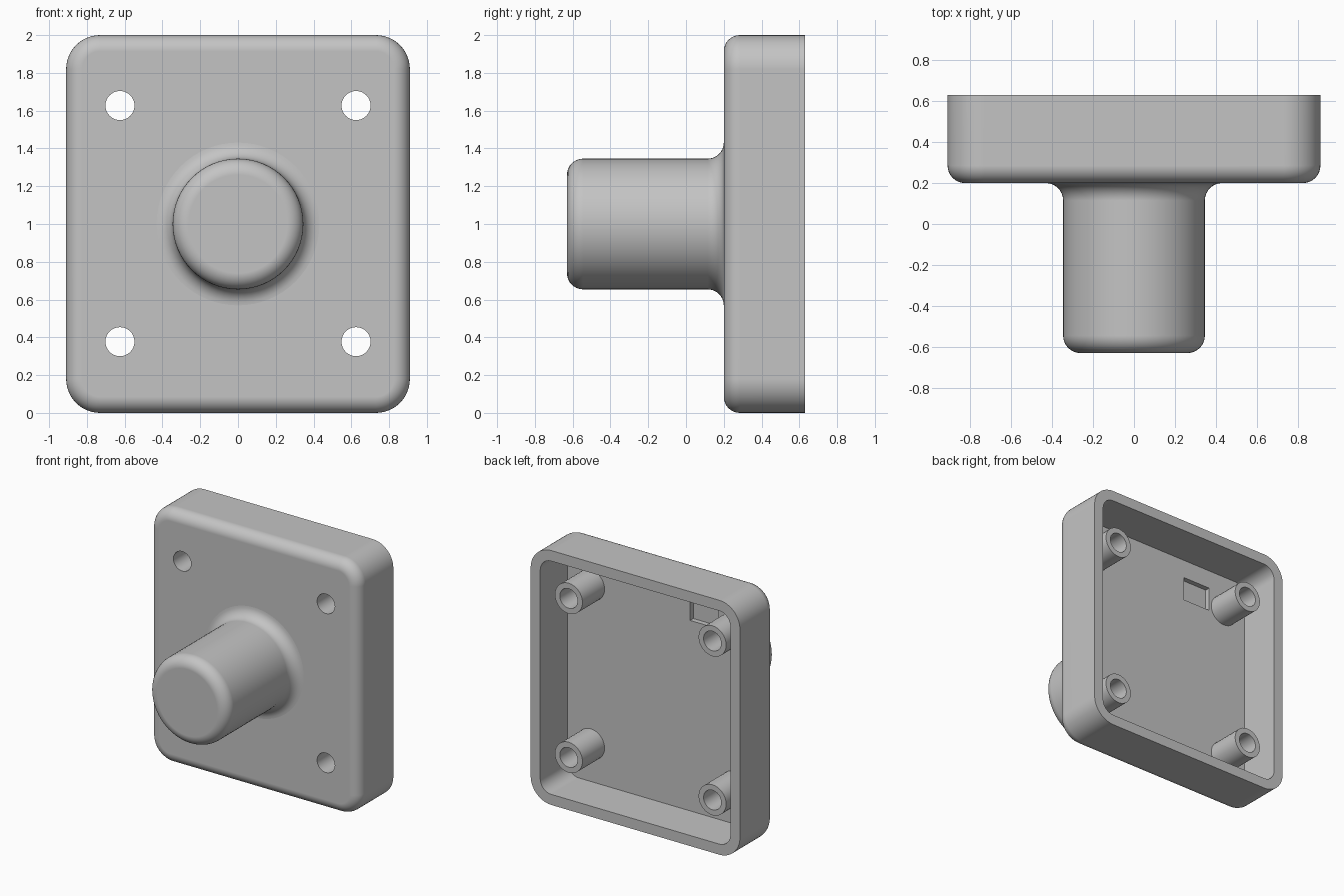
import bpy
import bmesh
from math import sin, cos, pi, radians
from mathutils import Vector

if "Cube" in bpy.data.objects:
    bpy.data.objects.remove(bpy.data.objects["Cube"])

HALF_X, MID_Z = 0.91, 1.0
FRONT, BACK, TIP = 0.2, 0.63, -0.63
CORNER, FILLET, WALL = 0.18, 0.085, 0.083
FLOOR, POST_END = 0.29, 0.565
HOLE_R, POST_R, BOSS_R = 0.077, 0.12, 0.346
SCREWS = [(x, z) for x in (-0.625, 0.625) for z in (0.377, 1.627)]

grey = bpy.data.materials.new("plain_grey")
grey.use_nodes = True
colour = (0.55, 0.55, 0.55, 1)
grey.diffuse_color = colour
grey.node_tree.nodes["Principled BSDF"].inputs["Base Color"].default_value = colour


def make(name, bm):
    bmesh.ops.recalc_face_normals(bm, faces=bm.faces)
    mesh = bpy.data.meshes.new(name)
    bm.to_mesh(mesh)
    bm.free()
    mesh.materials.append(grey)
    obj = bpy.data.objects.new(name, mesh)
    bpy.context.collection.objects.link(obj)
    return obj


def loft(name, rings, cap=True):
    """Join closed rings of points in order, optionally capping both ends."""
    bm = bmesh.new()
    loops = [[bm.verts.new(p) for p in ring] for ring in rings]
    for a, b in zip(loops, loops[1:]):
        n = len(a)
        for i in range(n):
            j = (i + 1) % n
            bm.faces.new((a[i], a[j], b[j], b[i]))
    if cap:
        bm.faces.new(loops[0])
        bm.faces.new(loops[-1])
    return make(name, bm)


def rounded_ring(inset, y, steps=12):
    r = CORNER - inset
    cx, cz = HALF_X - CORNER, MID_Z - CORNER
    pts = []
    for k, (sx, sz) in enumerate(((1, 1), (-1, 1), (-1, -1), (1, -1))):
        for i in range(steps + 1):
            a = (k + i / steps) * pi / 2
            pts.append((sx * cx + r * cos(a), y, MID_Z + sz * cz + r * sin(a)))
    return pts


def circle(x, z, r, y, n):
    return [(x + r * cos(2 * pi * i / n), y, z + r * sin(2 * pi * i / n))
            for i in range(n)]


def lathe(name, x, z, profile, n, cap=True):
    return loft(name, [circle(x, z, r, y, n) for r, y in profile], cap)


def cut(target, cutter):
    mod = target.modifiers.new("cut", "BOOLEAN")
    mod.operation, mod.solver, mod.object = "DIFFERENCE", "EXACT", cutter
    bpy.context.view_layer.objects.active = target
    with bpy.context.temp_override(object=target, active_object=target):
        bpy.ops.object.modifier_apply(modifier=mod.name)
    bpy.data.objects.remove(cutter)


quarter = [i / 8 * pi / 2 for i in range(9)]

# Hollow housing: rounded front edge, open back, flat inner floor
rings = [rounded_ring(FILLET * (1 - sin(a)), FRONT + FILLET * (1 - cos(a)))
         for a in quarter]
rings += [rounded_ring(0, BACK), rounded_ring(WALL, BACK), rounded_ring(WALL, FLOOR)]
housing = loft("housing", rings)

# Screw holes through the front
for x, z in SCREWS:
    cut(housing, lathe("hole_cutter", x, z,
                       [(HOLE_R, FRONT - 0.1), (HOLE_R, FLOOR + 0.1)], 32))

# Small rectangular pocket in the inner floor
bm = bmesh.new()
bmesh.ops.create_cube(bm, size=1)
bmesh.ops.scale(bm, vec=Vector((0.245, 0.08, 0.19)), verts=bm.verts)
bmesh.ops.translate(bm, vec=Vector((-0.362, FLOOR, 1.675)), verts=bm.verts)
cut(housing, make("pocket_cutter", bm))

# Hollow screw posts standing on the inner floor
parts = [housing]
for i, (x, z) in enumerate(SCREWS):
    profile = [(POST_R, FLOOR), (POST_R, POST_END), (HOLE_R, POST_END), (HOLE_R, FLOOR)]
    parts.append(lathe(f"screw_post_{i + 1}", x, z, profile, 32, cap=False))

# Round front boss with a rounded tip and a flared base
profile = [(BOSS_R - FILLET * (1 - sin(a)), TIP + FILLET * (1 - cos(a)))
           for a in quarter]
profile += [(BOSS_R + FILLET * (1 - cos(a)), FRONT - FILLET * (1 - sin(a)))
            for a in quarter]
parts.append(lathe("front_boss", 0, MID_Z, profile, 64))

# Smooth curves, crisp edges
bpy.ops.object.select_all(action="DESELECT")
for obj in parts:
    obj.select_set(True)
bpy.context.view_layer.objects.active = housing
bpy.ops.object.shade_smooth_by_angle(angle=radians(30))
for obj in parts:
    mod = obj.modifiers.new("weighted_normals", "WEIGHTED_NORMAL")
    mod.keep_sharp = True
